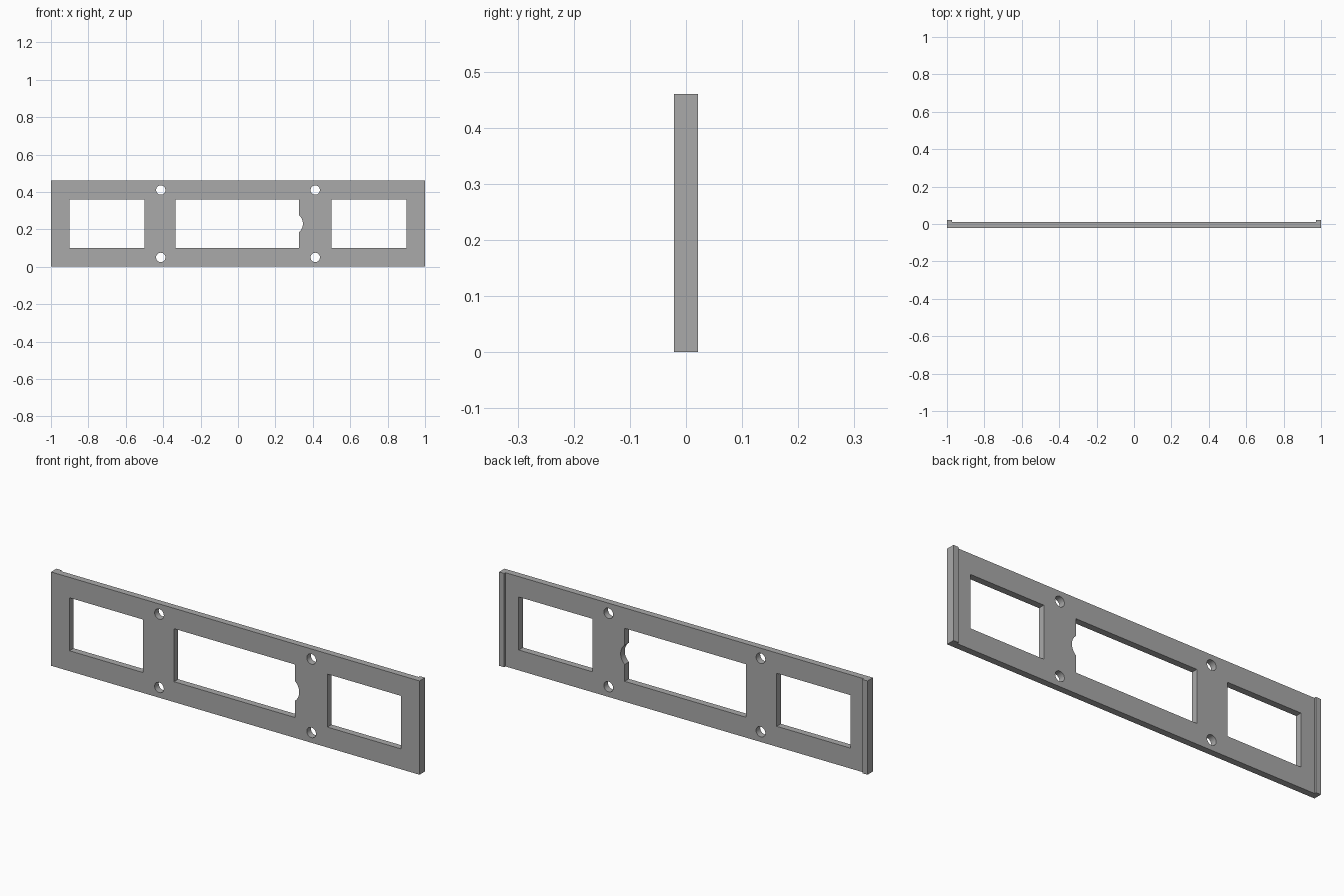
import bpy
import math

cube = bpy.data.objects.get("Cube")
if cube:
    bpy.data.objects.remove(cube, do_unlink=True)

HEIGHT = 0.46
MID = HEIGHT / 2
FRONT, BACK, LIP_BACK = -0.021, 0.011, 0.021
LIP_WIDTH = 0.028

grey = bpy.data.materials.new("plain grey")
grey.use_nodes = True
grey.diffuse_color = (0.4, 0.4, 0.4, 1)
grey.node_tree.nodes["Principled BSDF"].inputs["Base Color"].default_value = (0.4, 0.4, 0.4, 1)


def rectangle(x0, x1, z0, z1):
    return [(x0, z0), (x1, z0), (x1, z1), (x0, z1)]


def arc(cx, cz, radius, start, end, steps):
    angles = [start + (end - start) * i / steps for i in range(steps + 1)]
    return [(cx + radius * math.cos(a), cz + radius * math.sin(a)) for a in angles]


def extruded(name, outlines, front, back):
    """Fill closed x-z outlines, inner ones being holes, between two depths."""
    curve = bpy.data.curves.new(name, "CURVE")
    curve.dimensions = "2D"
    curve.fill_mode = "BOTH"
    curve.extrude = (back - front) / 2
    for points in outlines:
        spline = curve.splines.new("POLY")
        spline.points.add(len(points) - 1)
        for point, (x, z) in zip(spline.points, points):
            point.co = (x, z, 0, 1)
        spline.use_cyclic_u = True
    curve.materials.append(grey)
    obj = bpy.data.objects.new(name, curve)
    bpy.context.collection.objects.link(obj)
    obj.location.y = (front + back) / 2
    obj.rotation_euler.x = math.pi / 2
    bpy.ops.object.select_all(action="DESELECT")
    obj.select_set(True)
    bpy.context.view_layer.objects.active = obj
    bpy.ops.object.convert(target="MESH")
    bpy.ops.object.shade_smooth_by_angle(angle=math.radians(30))
    return bpy.context.object


# Face plate outline and the two side windows
outlines = [rectangle(-1, 1, 0, HEIGHT)]
outlines += [rectangle(x, x + 0.4, 0.1, 0.36) for x in (-0.9, 0.5)]

# Centre window with a rounded notch in one edge
window = rectangle(-0.333, 0.325, 0.1, 0.36)
notch = arc(0.286, MID, 0.061, -0.88, 0.88, 16)
outlines.append(window[:2] + notch + window[2:])

# Four screw holes
for x in (-0.413, 0.413):
    for z in (0.05, HEIGHT - 0.05):
        outlines.append(arc(x, z, 0.025, 0, math.tau, 32)[:-1])

extruded("face_plate", outlines, FRONT, BACK)

# Raised lips along both ends of the back
extruded("right_lip", [rectangle(-1, -1 + LIP_WIDTH, 0, HEIGHT)], BACK, LIP_BACK)
extruded("left_lip", [rectangle(1 - LIP_WIDTH, 1, 0, HEIGHT)], BACK, LIP_BACK)
